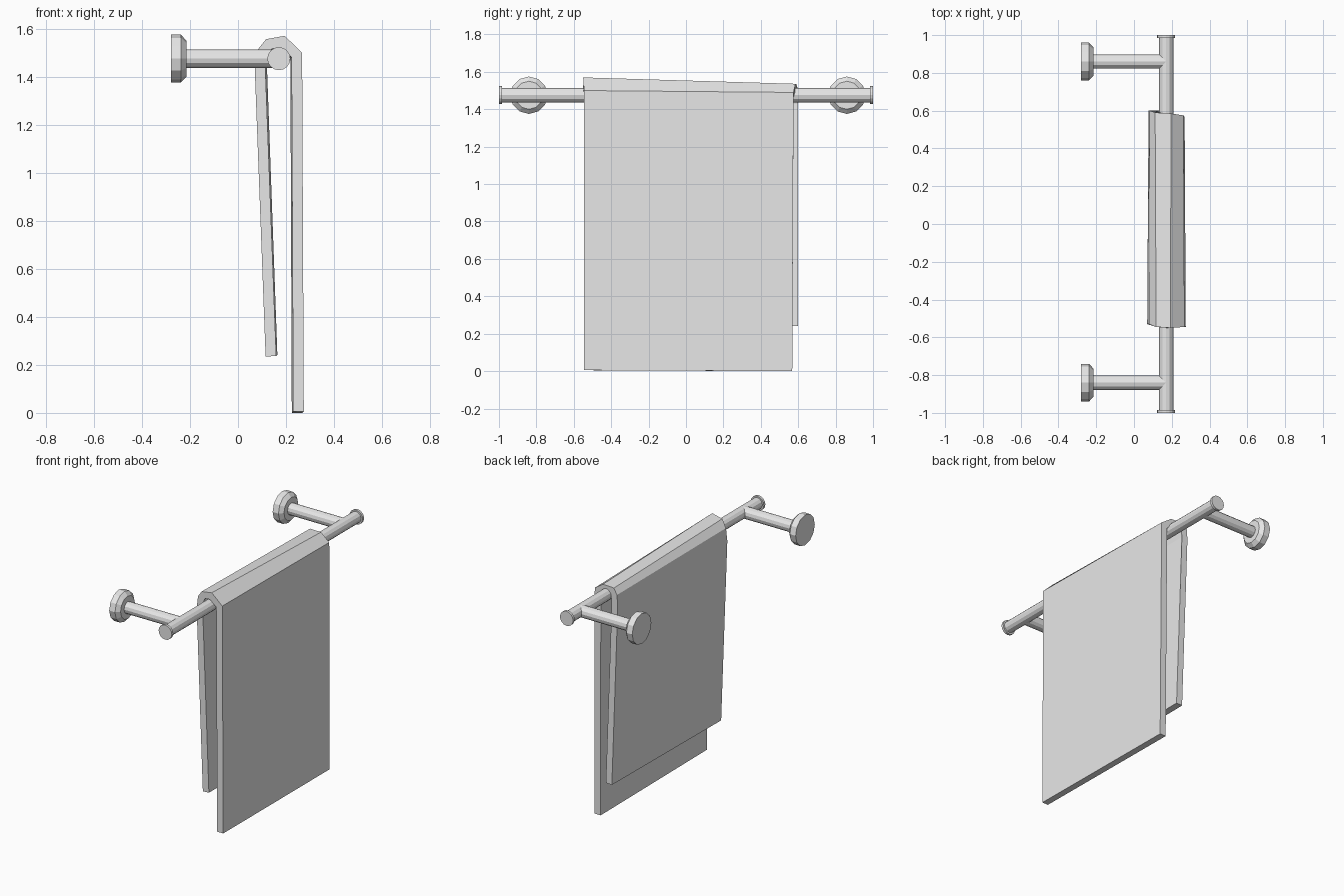
import bpy
import bmesh
from math import cos, sin, tau
from mathutils import Vector

cube = bpy.data.objects.get("Cube")
if cube:
    bpy.data.objects.remove(cube, do_unlink=True)

grey = bpy.data.materials.new("plain grey")
grey.use_nodes = True
grey.diffuse_color = (0.8, 0.8, 0.8, 1)
grey.node_tree.nodes["Principled BSDF"].inputs["Base Color"].default_value = (0.8, 0.8, 0.8, 1)

BAR_X, BAR_Z = 0.17, 1.475
ARM_Y = 0.85


def make_object(name, rings, closed_ends=True):
    """Skin a row of equal closed rings and cap both ends."""
    bm = bmesh.new()
    loops = [[bm.verts.new(p) for p in ring] for ring in rings]
    n = len(loops[0])
    for a, b in zip(loops, loops[1:]):
        for i in range(n):
            j = (i + 1) % n
            bm.faces.new((a[i], a[j], b[j], b[i]))
    if closed_ends:
        bm.faces.new(loops[0])
        bm.faces.new(loops[-1])
    bmesh.ops.recalc_face_normals(bm, faces=bm.faces)
    mesh = bpy.data.meshes.new(name)
    bm.to_mesh(mesh)
    bm.free()
    mesh.materials.append(grey)
    obj = bpy.data.objects.new(name, mesh)
    bpy.context.collection.objects.link(obj)
    return obj


def turned(name, axis, centre, profile, sides):
    """Turn a profile of (position, radius) pairs about the x or y axis."""
    rings = []
    for pos, r in profile:
        ring = []
        for k in range(sides):
            u, v = r * cos(tau * k / sides), r * sin(tau * k / sides)
            offset = (pos, u, v) if axis == "x" else (u, pos, v)
            ring.append(Vector(centre) + Vector(offset))
        rings.append(ring)
    return make_object(name, rings)


# Rail with a small cap at each end
turned("rail", "y", (BAR_X, 0, BAR_Z), [(-0.99, 0.038), (0.99, 0.038)], 12)
for side, label in ((-1, "front"), (1, "back")):
    turned(label + "_end_cap", "y", (BAR_X, 0, BAR_Z),
           [(side * 0.984, 0.048), (side, 0.048)], 16)
    # Support arm and bevelled wall plate
    turned(label + "_arm", "x", (0, side * ARM_Y + 0.01, BAR_Z),
           [(-0.23, 0.038), (BAR_X, 0.038)], 12)
    turned(label + "_wall_plate", "x", (0, side * ARM_Y + 0.01, BAR_Z),
           [(-0.28, 0.1), (-0.238, 0.1), (-0.215, 0.075)], 12)


def thick_section(outline, thickness):
    """Close an open outline of (x, y, z) points with a mitred inner offset."""
    pts = [Vector(p) for p in outline]
    normals = []
    for a, b in zip(pts, pts[1:]):
        d = b - a
        normals.append(Vector((d.z, 0, -d.x)).normalized())
    inner = []
    for i, p in enumerate(pts):
        before, after = normals[max(i - 1, 0)], normals[min(i, len(normals) - 1)]
        mitre = (before + after).normalized()
        inner.append(p + mitre * thickness / mitre.dot(after))
    return pts + inner[::-1]


# Towel folded over the rail, from back hem over the top to front hem
near = [(0.115, -0.53, 0.235), (0.07, -0.53, 1.43), (0.08, -0.53, 1.51),
        (0.117, -0.545, 1.556), (0.194, -0.55, 1.57), (0.267, -0.545, 1.50),
        (0.274, -0.545, 0.005)]
far = [(0.12, 0.60, 0.24), (0.077, 0.60, 1.43), (0.083, 0.60, 1.50),
       (0.112, 0.59, 1.535), (0.195, 0.585, 1.536), (0.262, 0.575, 1.49),
       (0.268, 0.568, 0.0)]
make_object("towel", [thick_section(near, 0.044), thick_section(far, 0.044)])
